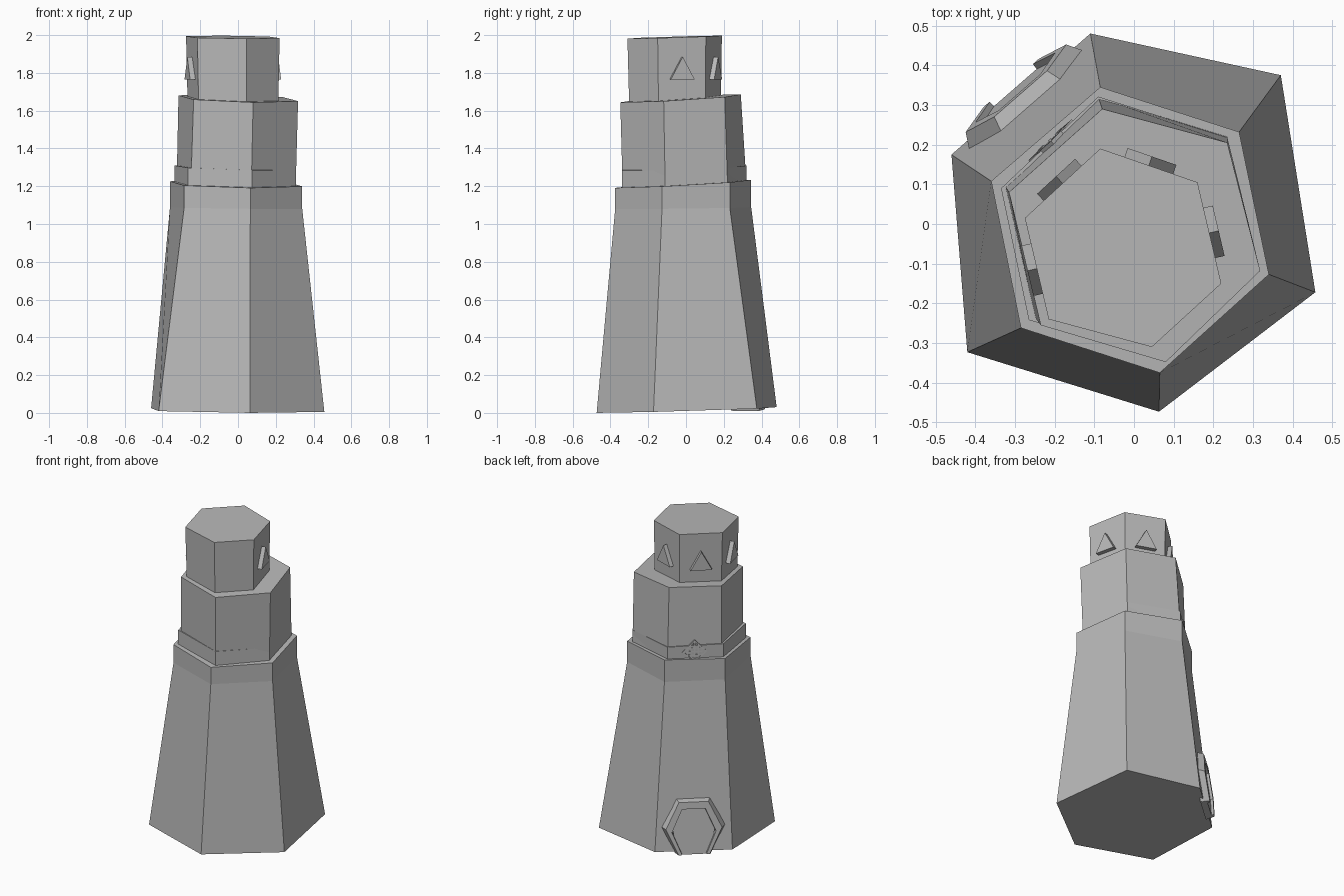
import bpy, bmesh
from mathutils import Matrix, Vector

cube = bpy.data.objects.get("Cube")
if cube:
    bpy.data.objects.remove(cube, do_unlink=True)

stone = bpy.data.materials.new("grey_stone")
stone.use_nodes = True
GREY = (0.48, 0.48, 0.48, 1)
stone.diffuse_color = GREY
stone.node_tree.nodes["Principled BSDF"].inputs["Base Color"].default_value = GREY


def loft(name, rings, closed=True, matrix=Matrix()):
    """Skin a stack of equal rings; closed rings get end caps, open strips get end faces."""
    bm = bmesh.new()
    loops = [[bm.verts.new(matrix @ Vector(p)) for p in ring] for ring in rings]
    n = len(loops[0])
    for a, b in zip(loops, loops[1:]):
        for i in range(n):
            j = (i + 1) % n
            bm.faces.new((a[i], a[j], b[j], b[i]))
    if closed:
        bm.faces.new(loops[0])
        bm.faces.new(loops[-1])
    bmesh.ops.recalc_face_normals(bm, faces=bm.faces)
    mesh = bpy.data.meshes.new(name)
    bm.to_mesh(mesh)
    bm.free()
    mesh.materials.append(stone)
    obj = bpy.data.objects.new(name, mesh)
    bpy.context.collection.objects.link(obj)
    return obj


def level(outline, z, tilt_x, tilt_y):
    """Place an outline on a slightly tilted plane."""
    return [(x, y, z + tilt_x * x + tilt_y * y) for x, y in outline]


def wall_frame(p, q, z, slope=0.0):
    """Local frame on a wall: x along it, y up it, z outward."""
    p, q = Vector((*p, 0)), Vector((*q, 0))
    mid = (p + q) / 2
    along = (q - p).normalized()
    out = along.cross(Vector((0, 0, 1)))
    if out.dot(mid) < 0:
        out = -out
    up = (Vector((0, 0, 1)) - out * slope).normalized()
    out = (out + Vector((0, 0, slope))).normalized()
    side = up.cross(out)
    m = Matrix((side, up, out)).transposed().to_4x4()
    m.translation = mid + Vector((0, 0, z))
    return m


def plate(name, outline, back, front, matrix, taper=1.0):
    """Extrude a flat outline out from a wall."""
    loft(name, [[(x, y, back) for x, y in outline],
                [(x * taper, y, front) for x, y in outline]], True, matrix)


# Hexagon outlines, clockwise from the back corner
BASE = [(-.11, .48), (.37, .375), (.457, -.172), (.063, -.473), (-.42, -.323), (-.46, .175)]
RIM = [(-.085, .345), (.265, .232), (.34, -.127), (.065, -.375), (-.285, -.262), (-.36, .108)]
BAND = [(-.09, .321), (.235, .218), (.306, -.112), (.075, -.34), (-.265, -.242), (-.335, .09)]
MID_LOW = [(-.09, .32), (.235, .22), (.305, -.11), (.07, -.335), (-.25, -.235), (-.325, .095)]
MID_TOP = [(-.08, .29), (.235, .205), (.318, -.118), (.08, -.348), (-.235, -.255), (-.315, .08)]
CAP = [(-.085, .19), (.16, .105), (.22, -.15), (.045, -.31), (-.215, -.24), (-.275, .015)]

# Tower tiers
loft("tower_body", [level(BASE, .015, -.01, .03), level(RIM, 1.085, -.01, .01),
                    level(RIM, 1.213, -.02, .055)])
loft("lower_band", [level(BAND, 1.2, -.02, .055), level(BAND, 1.297, -.03, .03)])
loft("middle_tier", [level(MID_LOW, 1.2, -.02, .055), level(MID_TOP, 1.667, -.03, .06)])
loft("top_tier", [level([(x * .97, y * .97) for x, y in CAP], 1.64, 0, .05),
                  level(CAP, 1.991, -.01, .03)])

# Triangular window hoods on the four faces away from the front
TRIANGLE = [(-.065, -.06), (.065, -.06), (0, .06)]
for i, label in ((0, "back"), (1, "left"), (4, "right"), (5, "back_right")):
    frame = wall_frame(CAP[i], CAP[(i + 1) % 6], 1.825)
    plate("window_" + label, TRIANGLE, -.03, .024, frame)

# Doorway: angular arch and door panel on the sloping back right wall
door_frame = wall_frame(BASE[5], BASE[0], .028, .11)
ARCH = [(.11, -.015), (.2, .16), (.105, .335)]
ARCH = ARCH + [(-x, y) for x, y in reversed(ARCH)]
section = [(1, 1, -.02), (.84, .95, .036), (.66, .82, .036), (.62, .78, -.02)]
loft("door_arch", [[(x * sx, y * sy, d) for sx, sy, d in section] for x, y in ARCH],
     True, door_frame)
plate("door_panel", [(-.1, -.015), (.1, -.015), (.125, .14), (.08, .27), (-.08, .27), (-.125, .14)],
      -.02, .02, door_frame)

# Diamond lattice window above the doorway
grille_frame = wall_frame(MID_LOW[5], MID_LOW[0], 1.27, .05)
R = .075
rim = [(R, 0), (0, R), (-R, 0), (0, -R)]
k = .85
loft("lattice_rim", [[(x * s, y * s, d) for s, d in ((1, -.01), (1, .006), (k, .006), (k, -.01))]
                     for x, y in rim + rim[:1]], False, grille_frame)
for i in range(-2, 3):
    u = i * .022
    h = R - abs(u) - .006
    w = .004
    bar = [(u - w, -h), (u + w, -h), (u + w, h), (u - w, h)]
    plate("lattice_upright", bar, -.01, .005, grille_frame)
    if abs(i) < 2:
        plate("lattice_crossbar", [(y, x) for x, y in bar], -.01, .004, grille_frame)
